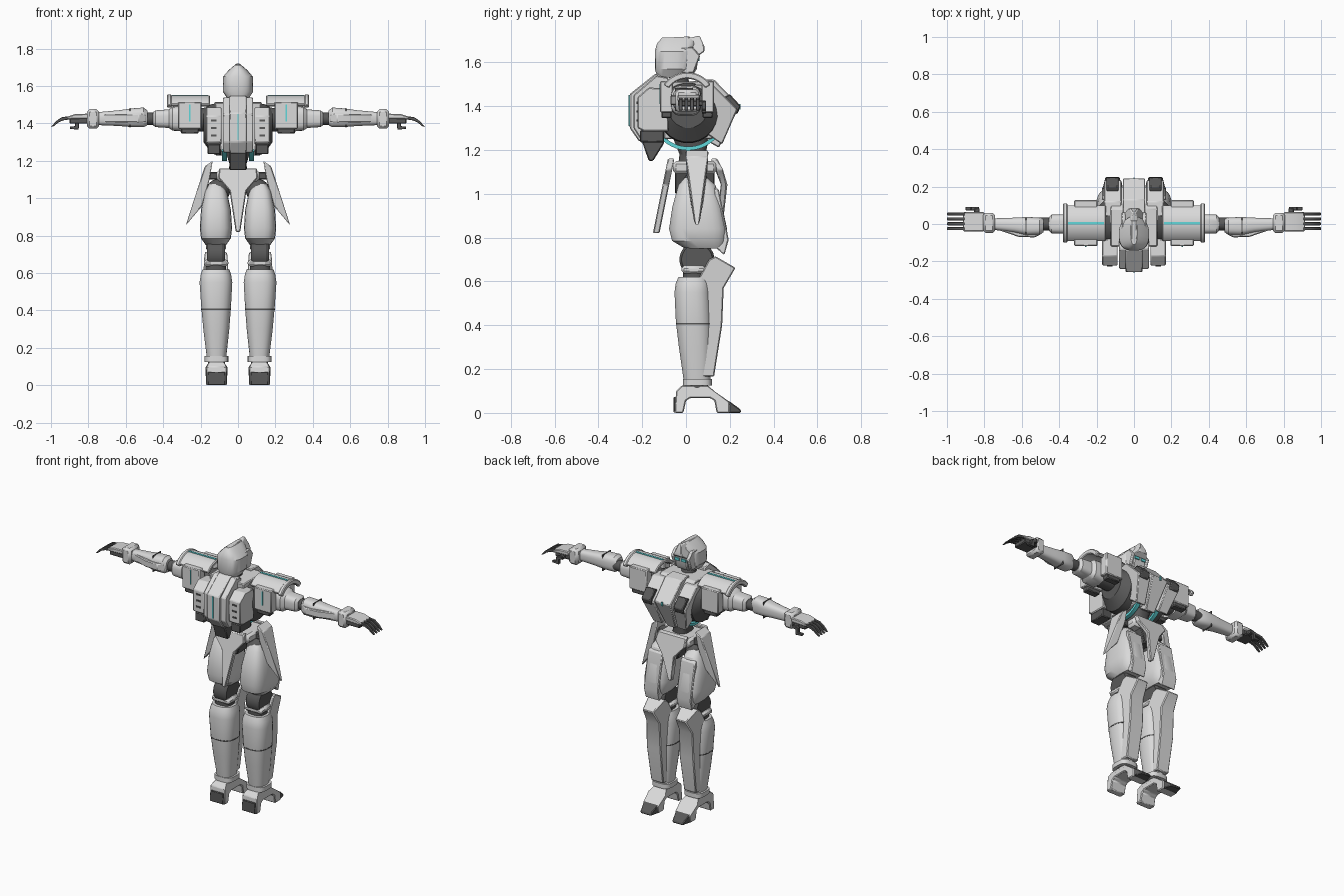
import bpy, bmesh
from math import sin, cos, pi, radians, copysign
from mathutils import Matrix

cube = bpy.data.objects.get("Cube")
if cube:
    bpy.data.objects.remove(cube, do_unlink=True)


def material(name, rgb):
    m = bpy.data.materials.new(name)
    m.use_nodes = True
    m.diffuse_color = (*rgb, 1)
    m.node_tree.nodes["Principled BSDF"].inputs["Base Color"].default_value = (*rgb, 1)
    return m


LIGHT = material("light armour grey", (0.7, 0.7, 0.7))
DARK = material("dark joint grey", (0.1, 0.1, 0.1))
CYAN = material("cyan glow", (0.12, 0.68, 0.7))
parts = []


def finish(name, bm, mat, mirror, bevel=0):
    bmesh.ops.recalc_face_normals(bm, faces=bm.faces)
    me = bpy.data.meshes.new(name)
    bm.to_mesh(me)
    bm.free()
    me.materials.append(mat)
    ob = bpy.data.objects.new(name, me)
    bpy.context.collection.objects.link(ob)
    if bevel:
        b = ob.modifiers.new("Bevel", 'BEVEL')
        b.width, b.segments, b.limit_method = bevel, 1, 'ANGLE'
    if mirror:
        ob.modifiers.new("Mirror", 'MIRROR')
    parts.append(ob)
    return ob


def prism(name, pts, axis, lo, hi, mat=LIGHT, mirror=True, bevel=0.005, tweak=None):
    """Extrude a flat profile along one axis; tweak may move each vertex."""
    place = {'X': lambda a, b, t: (t, a, b), 'Y': lambda a, b, t: (a, t, b),
             'Z': lambda a, b, t: (a, b, t)}[axis]
    bm = bmesh.new()
    ends = [[bm.verts.new(place(a, b, t)) for a, b in pts] for t in (lo, hi)]
    n = len(pts)
    for ring in ends:
        bm.faces.new(ring)
    for i in range(n):
        j = (i + 1) % n
        bm.faces.new((ends[0][i], ends[0][j], ends[1][j], ends[1][i]))
    if tweak:
        for v in bm.verts:
            tweak(v.co)
    return finish(name, bm, mat, mirror, bevel)


def box(name, x, y, z, mat=LIGHT, mirror=True, bevel=0.005, tweak=None):
    pts = [(x[0], y[0]), (x[1], y[0]), (x[1], y[1]), (x[0], y[1])]
    return prism(name, pts, 'Z', z[0], z[1], mat, mirror, bevel, tweak)


def loft(name, rows, axis='Z', mat=LIGHT, power=1.0, mirror=True, seg=24):
    """Skin rounded sections (position, centre u, centre v, radius u, radius v)."""
    bm = bmesh.new()
    rings = []
    for t, cu, cv, ru, rv in rows:
        ring = []
        for i in range(seg):
            a = 2 * pi * (i + 0.5) / seg
            u = cu + ru * copysign(abs(cos(a)) ** power, cos(a))
            v = cv + rv * copysign(abs(sin(a)) ** power, sin(a))
            ring.append(bm.verts.new((u, v, t) if axis == 'Z' else (t, u, v)))
        rings.append(ring)
    for a, b in zip(rings, rings[1:]):
        for i in range(seg):
            j = (i + 1) % seg
            bm.faces.new((a[i], a[j], b[j], b[i]))
    bm.faces.new(rings[0])
    bm.faces.new(rings[-1])
    return finish(name, bm, mat, mirror)


def ball(name, centre, r, mat=DARK, mirror=True):
    bm = bmesh.new()
    bmesh.ops.create_uvsphere(bm, u_segments=20, v_segments=12, radius=r,
                              matrix=Matrix.Translation(centre))
    return finish(name, bm, mat, mirror)


def arc(cy, cz, r_out, r_in, a0, a1, n=14):
    """Profile of a curved strip in the side plane."""
    ang = [radians(a0 + (a1 - a0) * i / n) for i in range(n + 1)]
    return ([(cy + r_out * cos(a), cz + r_out * sin(a)) for a in ang]
            + [(cy + r_in * cos(a), cz + r_in * sin(a)) for a in reversed(ang)])


# Head
loft("helmet", [(1.53, 0, -.065, .055, .065), (1.57, 0, -.06, .082, .083), (1.65, 0, -.055, .08, .088),
                (1.685, 0, -.045, .05, .088), (1.712, 0, -.035, .018, .075)], power=.75, mirror=False)
prism("helmet_brow", [(-.03, 1.62), (.05, 1.625), (.085, 1.65), (.085, 1.67), (.062, 1.722), (-.03, 1.7)],
      'X', -.06, .06, mirror=False,
      tweak=lambda c: setattr(c, 'x', c.x * (1 - max(0, c.z - 1.65) * 10) * (1 if c.y < .06 else .5)))
prism("helmet_crest", [(-.125, 1.66), (-.1, 1.712), (.02, 1.718), (.02, 1.68)], 'X', -.016, .016, mirror=False)
prism("face", [(-.02, 1.54), (.03, 1.54), (.05, 1.57), (.055, 1.63), (-.02, 1.63)], 'X', -.042, .042,
      mirror=False)
prism("cheek_guards", [(-.04, 1.55), (.035, 1.55), (.065, 1.63), (.03, 1.67), (-.04, 1.67)], 'X', .045, .066)
box("eyes", (.008, .04), (.054, .061), (1.605, 1.622), CYAN, bevel=0)
box("rear_sensor", (-.025, .025), (-.137, -.131), (1.665, 1.68), CYAN, False, 0,
    tweak=lambda c: setattr(c, 'y', c.y + .012))
loft("neck", [(1.46, 0, -.02, .05, .05), (1.56, 0, -.04, .04, .04)], mat=DARK, mirror=False)

# Torso and chest
prism("torso_core", [(-.12, 1.51), (.08, 1.515), (.2, 1.4), (.12, 1.25), (-.1, 1.25)], 'X', -.125, .125,
      mirror=False, tweak=lambda c: setattr(c, 'x', c.x * (.75 if c.z < 1.3 else 1)))
prism("chest_centre_panel", [(.05, 1.525), (.13, 1.52), (.245, 1.4), (.15, 1.21), (.08, 1.25)], 'X', -.06, .06,
      mirror=False, tweak=lambda c: setattr(c, 'x', c.x * (.55 if c.z < 1.3 else 1)))
prism("chest_side_panels", [(.04, 1.5), (.12, 1.5), (.235, 1.385), (.165, 1.225), (.1, 1.27)], 'X', .068, .16,
      tweak=lambda c: setattr(c, 'x', c.x * (.75 if c.z < 1.3 else 1)))
prism("chest_vents", [(.17, 1.44), (.2, 1.455), (.25, 1.4), (.235, 1.365), (.2, 1.36)], 'X', .082, .148, DARK)
box("chest_seam", (-.004, .004), (.242, .249), (1.385, 1.41), CYAN, False, 0)
loft("shoulder_sockets", [(.09, .01, 1.37, .14, .14), (.14, .01, 1.37, .135, .135),
                          (.185, .01, 1.39, .09, .09)], 'X', DARK)
prism("waist_glow_hoops", arc(.01, 1.37, .172, .155, 225, 315), 'X', .06, .085, CYAN, bevel=0)
loft("waist", [(1.1, 0, .03, .06, .07), (1.18, 0, .03, .045, .06), (1.28, 0, .02, .075, .09)],
     mat=DARK, power=.7, mirror=False)

# Backpack
prism("backpack_centre", [(-.08, 1.53), (-.135, 1.54), (-.24, 1.45), (-.24, 1.3), (-.205, 1.245), (-.08, 1.245)],
      'X', -.08, .08, mirror=False)
prism("backpack_spine", [(-.1, 1.545), (-.14, 1.548), (-.257, 1.455), (-.257, 1.3), (-.215, 1.24), (-.1, 1.24)],
      'X', -.045, .045, mirror=False)
box("spine_light", (-.004, .004), (-.262, -.256), (1.31, 1.45), CYAN, False, 0)
prism("backpack_pods", [(-.08, 1.48), (-.17, 1.485), (-.222, 1.44), (-.222, 1.3), (-.19, 1.285), (-.08, 1.285)],
      'X', .088, .17)
box("pod_nozzles", (.095, .163), (-.21, -.1), (1.235, 1.29), DARK)
for z in (1.33, 1.37, 1.41):
    box("pod_slots", (.115, .145), (-.226, -.22), (z, z + .01), DARK, bevel=0)
prism("lower_back_flap", [(-.205, 1.25), (-.17, 1.15), (-.15, 1.15), (-.1, 1.23), (-.1, 1.26)], 'X', -.045, .045,
      DARK, False)

# Shoulders
prism("shoulder_caps", arc(.005, 1.425, .125, .102, 38, 142), 'X', .15, .375)
prism("shoulder_cap_rims", arc(.005, 1.425, .13, .1, 34, 146), 'X', .355, .38)
prism("shoulder_cap_lights", arc(.005, 1.425, .128, .122, 87, 93, 2), 'X', .16, .354, CYAN, bevel=0)
for side, y0, y1 in (("rear", -.118, -.06), ("front", .07, .128)):
    box("shoulder_%s_plates" % side, (.195, .32), (y0, y1), (1.37, 1.515))
    box("shoulder_%s_lower_frames" % side, (.21, .305), (y0 + .006, y1 - .006), (1.345, 1.375), DARK)
box("shoulder_rear_lights", (.255, .261), (-.122, -.117), (1.41, 1.5), CYAN, bevel=0)
loft("shoulder_axles", [(.15, 0, 1.42, .065, .065), (.33, 0, 1.42, .06, .06)], 'X', DARK)

# Arms
loft("upper_arms", [(.28, 0, 1.425, .07, .07), (.35, 0, 1.425, .068, .064), (.37, 0, 1.425, .052, .05),
                    (.44, 0, 1.425, .05, .045), (.455, 0, 1.425, .035, .035)], 'X', power=.6)
loft("elbows", [(.44, 0, 1.425, .034, .034), (.51, 0, 1.425, .034, .034)], 'X', DARK)
loft("forearms", [(.485, -.01, 1.43, .035, .04), (.505, -.012, 1.432, .046, .053), (.57, -.012, 1.43, .05, .05),
                  (.64, -.006, 1.428, .04, .042), (.76, 0, 1.425, .03, .034)], 'X', power=.7)
prism("forearm_guards", [(.49, -.05), (.53, -.072), (.62, -.068), (.73, -.03), (.73, -.015), (.49, -.02)],
      'Z', 1.405, 1.45)
box("forearm_seams", (.575, .58), (-.064, .041), (1.377, 1.482), DARK, bevel=0,
    tweak=lambda c: setattr(c, 'y', c.y * .8))
box("wrist_cuffs", (.742, .808), (-.048, .06), (1.372, 1.476), bevel=.014)
box("palms", (.8, .9), (-.036, .06), (1.398, 1.43), DARK)
prism("hand_backs", [(.8, 1.425), (.8, 1.452), (.87, 1.45), (.915, 1.435), (.91, 1.422)], 'Y', -.04, .064)
for i in range(4):
    y = -.033 + i * .026
    prism("fingers", [(.895, 1.44), (.945, 1.432), (.975, 1.41), (1.0, 1.38), (.985, 1.385), (.96, 1.405),
                      (.935, 1.416), (.895, 1.422)], 'Y', y, y + .017, DARK, bevel=.002)
prism("thumbs", [(.83, 1.425), (.87, 1.415), (.872, 1.385), (.9, 1.382), (.898, 1.37), (.852, 1.367),
                 (.85, 1.4), (.83, 1.405)], 'Y', .072, .092, DARK, bevel=.002)
box("thumb_bases", (.825, .855), (.05, .085), (1.4, 1.425), DARK)

# Pelvis and skirt plates
box("pelvis", (-.07, .07), (-.05, .13), (1.0, 1.14), DARK, False,
    tweak=lambda c: setattr(c, 'x', c.x * (.4 if c.z < 1.05 else 1)))
box("hip_belt", (-.115, .115), (-.06, .14), (1.09, 1.15), mirror=False, bevel=.015)
flap = [(-.1, 1.16), (.1, 1.16), (.105, 1.11), (.045, 1.04), (.012, .82), (-.012, .82), (-.045, 1.04), (-.105, 1.11)]
prism("rear_skirt", flap, 'Y', -.085, -.055, mirror=False,
      tweak=lambda c: setattr(c, 'y', c.y + (c.z - 1.15) * .2))


def front_bulge(c):
    c.y += .075 - abs(c.x) * .5 - max(0, 1.12 - c.z) * .2 - max(0, c.z - 1.12) * .8


prism("front_skirt", [(x, .87 if z < .9 else z) for x, z in flap], 'Y', .12, .15, mirror=False, tweak=front_bulge)


def taper_skirt(c):
    c.y = .05 + c.y * min(1, .2 + (c.z - .855) * 3.2)


prism("side_skirts", [(.135, 1.2), (.178, 1.17), (.279, .855), (.19, .96), (.152, 1.1)], 'Y', -.052, .052,
      tweak=taper_skirt)
box("skirt_hangers", (.09, .16), (.02, .08), (1.1, 1.14), DARK)

# Legs
X = .118
ball("hip_joints", (.105, .045, 1.04), .063)
loft("thighs", [(1.075, X, .045, .035, .05), (1.04, X, .05, .058, .085), (.94, X, .052, .08, .115),
                (.84, X, .055, .087, .133), (.785, X, .06, .08, .124), (.75, X, .085, .055, .09)], power=.65)
prism("thigh_front_plates", [(.13, 1.03), (.15, 1.02), (.195, .79), (.175, .72), (.14, .75), (.12, .9)],
      'X', .065, .17)
loft("knee_joints", [(.07, .05, .7, .07, .07), (.085, .05, .7, .08, .08), (.15, .05, .7, .08, .08),
                     (.165, .05, .7, .07, .07)], 'X', DARK)
box("knee_collars", (.052, .182), (-.02, .09), (.635, .672), bevel=.012)
loft("knee_sleeves", [(.6, X, .035, .055, .05), (.645, X, .035, .055, .05)], mat=DARK, power=.7)
loft("shins", [(.155, .115, .05, .053, .062), (.3, .116, .042, .07, .075), (.42, .117, .036, .08, .083),
               (.55, .118, .03, .088, .083), (.59, .118, .032, .082, .08), (.62, .118, .035, .072, .07)], power=.8)
loft("shin_seams", [(.403, .117, .037, .08, .0835), (.41, .117, .037, .0805, .084)], mat=DARK, power=.8)


def taper_guard(c):
    c.x = X + (c.x - X) * (1 - max(0, c.y - .08) * 3) * (.75 if c.z < .2 else 1)


prism("knee_and_shin_guards", [(.05, .6), (.105, .7), (.135, .715), (.226, .662), (.172, .57), (.165, .4),
                               (.128, .165), (.05, .165)], 'X', .05, .186, tweak=taper_guard)

# Ankles and feet
loft("ankles", [(.1, .115, .05, .045, .05), (.16, .115, .05, .045, .05)], mat=DARK)
loft("ankle_cuffs", [(.125, .115, .052, .064, .066), (.155, .115, .052, .064, .066)], power=.6)
prism("feet", [(-.052, 0), (-.012, 0), (.0, .055), (.02, .068), (.11, .068), (.13, .055), (.14, 0), (.2, 0),
               (.2, .05), (.135, .095), (.1, .125), (-.02, .125), (-.045, .1)], 'X', .06, .17,
      tweak=lambda c: setattr(c, 'x', .115 + (c.x - .115) * (.72 if c.z > .11 else 1)))
box("heel_pads", (.068, .162), (-.056, -.03), (.002, .072), DARK, bevel=.003)
prism("toes", [(.185, 0), (.252, 0), (.25, .015), (.2, .052), (.185, .055)], 'X', .062, .168, DARK,
      tweak=lambda c: setattr(c, 'x', .115 + (c.x - .115) * (.7 if c.y > .22 else 1)))

# Smooth rounded parts while keeping hard edges
bpy.ops.object.select_all(action='DESELECT')
for ob in parts:
    ob.select_set(True)
bpy.context.view_layer.objects.active = parts[0]
bpy.ops.object.shade_smooth_by_angle(angle=radians(30))
